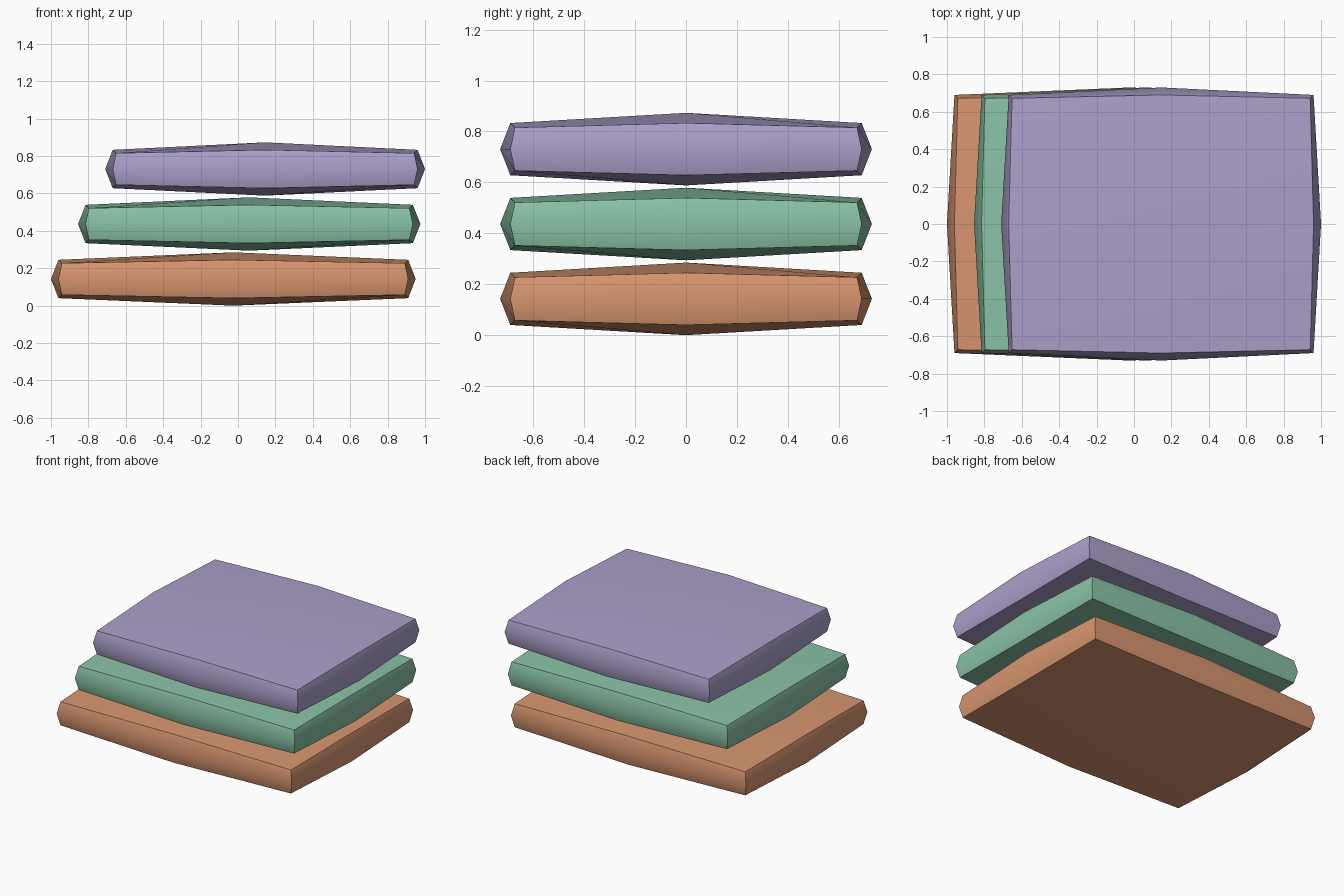
import bpy, bmesh, math

if "Cube" in bpy.data.objects:
    bpy.data.objects.remove(bpy.data.objects["Cube"])


def material(name, colour):
    m = bpy.data.materials.new(name)
    m.diffuse_color = (*colour, 1)
    m.use_nodes = True
    m.node_tree.nodes["Principled BSDF"].inputs["Base Color"].default_value = m.diffuse_color
    return m


# Inset of each coordinate: none at face centres, more at edges, most at corners
INSET = {1: 0.0, 2: 0.04, 3: 0.058}


def cushion(name, centre_x, centre_z, half, mat):
    """Box with 2 x 2 quads per side, bulging outward at the face centres."""
    bm = bmesh.new()
    bmesh.ops.create_cube(bm, size=2)
    bmesh.ops.subdivide_edges(bm, edges=bm.edges[:], cuts=1, use_grid_fill=True)
    for v in bm.verts:
        signs = [round(c) for c in v.co]
        inset = INSET[sum(abs(s) for s in signs)]
        v.co = [s * (h - inset) for s, h in zip(signs, half)]
    bmesh.ops.recalc_face_normals(bm, faces=bm.faces[:])
    mesh = bpy.data.meshes.new(name)
    bm.to_mesh(mesh)
    bm.free()
    mesh.materials.append(mat)
    obj = bpy.data.objects.new(name, mesh)
    bpy.context.collection.objects.link(obj)
    obj.location = (centre_x, 0, centre_z)
    # Soft shading over the bulge, crisp box edges
    bpy.ops.object.select_all(action='DESELECT')
    obj.select_set(True)
    bpy.context.view_layer.objects.active = obj
    bpy.ops.object.shade_smooth_by_angle(angle=math.radians(55))


# Stack of three cushions, each narrower and shifted to the right
layers = [
    ("bottom_cushion", "terracotta orange", (0.686, 0.305, 0.162)),
    ("middle_cushion", "sage green", (0.254, 0.546, 0.381)),
    ("top_cushion", "soft lilac", (0.413, 0.352, 0.591)),
]
for i, (name, colour_name, colour) in enumerate(layers):
    cushion(name, -0.025 + 0.085 * i, 0.1425 + 0.294 * i,
            (0.975 - 0.06 * i, 0.73, 0.1425), material(colour_name, colour))
